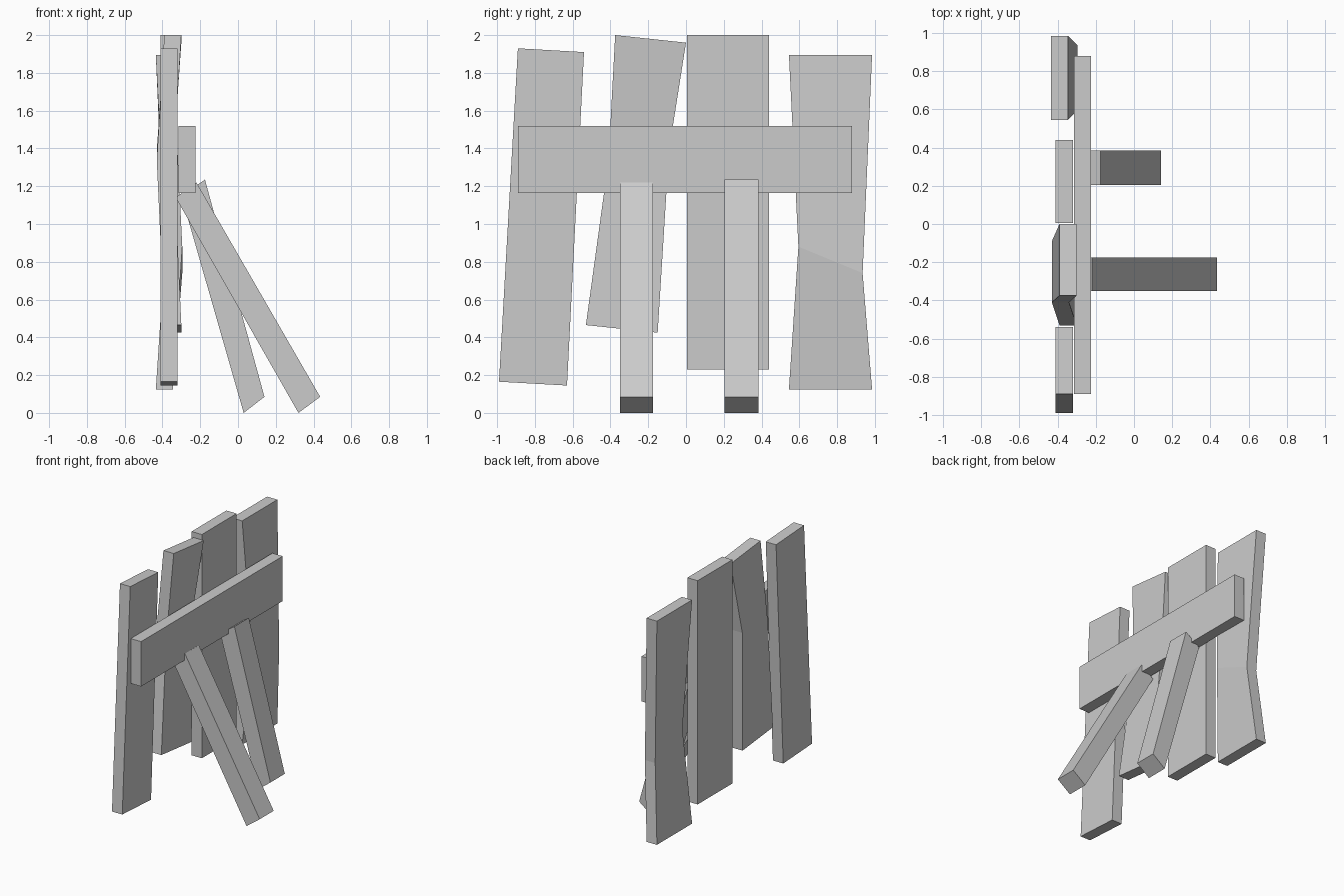
import bpy
import bmesh
from mathutils import Vector

if "Cube" in bpy.data.objects:
    bpy.data.objects.remove(bpy.data.objects["Cube"], do_unlink=True)

grey = bpy.data.materials.new("plain grey")
grey.use_nodes = True
colour = (0.6, 0.6, 0.6, 1)
grey.diffuse_color = colour
grey.node_tree.nodes["Principled BSDF"].inputs["Base Color"].default_value = colour

THICK = 0.09


def loft(name, rings):
    """Skin a row of four-cornered rings and cap both ends."""
    bm = bmesh.new()
    loops = [[bm.verts.new(p) for p in ring] for ring in rings]
    for low, high in zip(loops, loops[1:]):
        for i in range(4):
            j = (i + 1) % 4
            bm.faces.new((low[i], low[j], high[j], high[i]))
    bm.faces.new(loops[0])
    bm.faces.new(loops[-1])
    bmesh.ops.recalc_face_normals(bm, faces=bm.faces)
    mesh = bpy.data.meshes.new(name)
    bm.to_mesh(mesh)
    bm.free()
    mesh.materials.append(grey)
    obj = bpy.data.objects.new(name, mesh)
    bpy.context.collection.objects.link(obj)
    return obj


def board(name, *rows):
    """Each row: back x, then (y, z) of the two edges."""
    rings = []
    for x, a, b in rows:
        rings.append([(x, *a), (x, *b), (x + THICK, *b), (x + THICK, *a)])
    return loft(name, rings)


def strut(name, y0, y1, foot, top):
    """Leaning square post; foot and top are pairs of (x, z)."""
    rings = []
    for (ax, az), (bx, bz) in (foot, top):
        rings.append([(ax, y0, az), (bx, y0, bz), (bx, y1, bz), (ax, y1, az)])
    return loft(name, rings)


# Upright planks, two straight and two warped at the middle
board("front_plank",
      (-0.41, (-0.99, 0.165), (-0.63, 0.145)),
      (-0.41, (-0.89, 1.93), (-0.54, 1.91)))
board("leaning_warped_plank",
      (-0.39, (-0.53, 0.465), (-0.15, 0.425)),
      (-0.43, (-0.41, 1.34), (-0.09, 1.39)),
      (-0.39, (-0.375, 2.0), (0.0, 1.96)))
board("tall_plank",
      (-0.41, (0.005, 0.23), (0.44, 0.23)),
      (-0.41, (0.005, 2.0), (0.44, 2.0)))
board("rear_warped_plank",
      (-0.435, (0.545, 0.125), (0.985, 0.125)),
      (-0.385, (0.595, 0.88), (0.935, 0.74)),
      (-0.435, (0.545, 1.895), (0.985, 1.895)))

# Crossbar nailed over the planks
board("crossbar",
      (-0.315, (-0.89, 1.165), (0.88, 1.165)),
      (-0.315, (-0.89, 1.52), (0.88, 1.52)))

# Leaning supports
strut("front_strut", -0.35, -0.175,
      ((0.32, 0.0), (0.435, 0.085)), ((-0.33, 1.14), (-0.22, 1.22)))
strut("rear_strut", 0.205, 0.385,
      ((0.03, 0.0), (0.14, 0.085)), ((-0.30, 1.15), (-0.175, 1.235)))
